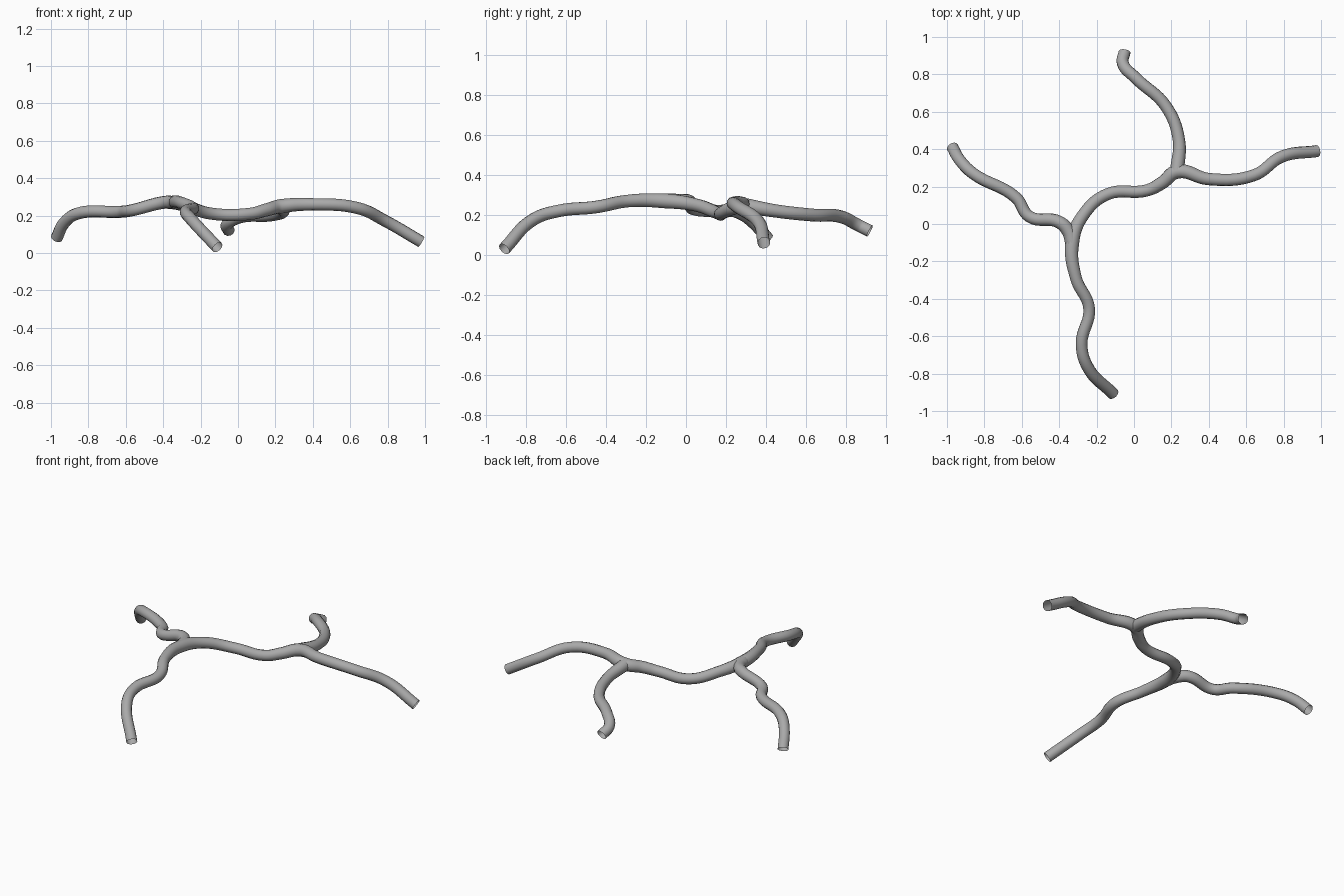
import bpy
from mathutils import Vector

cube = bpy.data.objects.get("Cube")
if cube:
    bpy.data.objects.remove(cube, do_unlink=True)

# One plain material for the whole branching tube
grey = bpy.data.materials.new("plain grey")
grey.use_nodes = True
colour = (0.4, 0.4, 0.4, 1)
grey.diffuse_color = colour
shader = grey.node_tree.nodes["Principled BSDF"]
shader.inputs["Base Color"].default_value = colour

# The two points where the limbs part
front_fork = Vector((-.33, -.1, .27))
back_fork = Vector((.23, .28, .25))
limb_radius = .032
fork_swell = .006
swell_reach = .2


def radius_at(point):
    """Limb radius, swelling gently towards the nearest fork."""
    distance = min((point - fork).length for fork in (front_fork, back_fork))
    closeness = max(0, 1 - distance / swell_reach)
    return limb_radius + fork_swell * closeness


def tube(name, points):
    """Open-ended smooth tube swept through the given points."""
    curve = bpy.data.curves.new(name, "CURVE")
    curve.dimensions = "3D"
    curve.resolution_u = 8
    curve.bevel_depth = 1
    curve.bevel_resolution = 4
    curve.use_fill_caps = False
    spline = curve.splines.new("BEZIER")
    spline.bezier_points.add(len(points) - 1)
    for knot, point in zip(spline.bezier_points, points):
        knot.co = point
        knot.radius = radius_at(Vector(point))
        knot.handle_left_type = "AUTO"
        knot.handle_right_type = "AUTO"
    limb = bpy.data.objects.new(name, curve)
    bpy.context.collection.objects.link(limb)

    # Turn the swept curve into a smooth mesh
    bpy.ops.object.select_all(action="DESELECT")
    limb.select_set(True)
    bpy.context.view_layer.objects.active = limb
    bpy.ops.object.convert(target="MESH")
    bpy.ops.object.shade_smooth()
    limb = bpy.context.view_layer.objects.active
    limb.data.materials.clear()
    limb.data.materials.append(grey)


# Limb runs, each listed from its fork outwards
front_run = [(-.31, -.29, .27), (-.24, -.45, .24), (-.28, -.64, .22),
             (-.25, -.76, .18), (-.11, -.91, .03)]
stem_run = [(-.27, .05, .25), (-.14, .16, .21), (.07, .18, .21),
            (.15, .22, .23)]
left_run = [(.4, .24, .26), (.64, .26, .24), (.79, .36, .17),
            (.98, .39, .06)]
back_run = [(.24, .45, .22), (.17, .63, .2), (.01, .78, .19),
            (-.06, .86, .15), (-.05, .92, .12)]
right_run = [(-.35, -.04, .27), (-.4, .01, .27), (-.56, .04, .23),
             (-.63, .14, .22), (-.86, .27, .21), (-.93, .34, .16),
             (-.97, .41, .08)]

# Front limb, middle stem and left limb flow on as one tube
tube("front_limb_stem_and_left_limb",
     front_run[::-1] + [front_fork] + stem_run + [back_fork] + left_run)

# Side limbs spring from the forks
tube("back_limb", [back_fork] + back_run)
tube("right_limb", [front_fork] + right_run)
